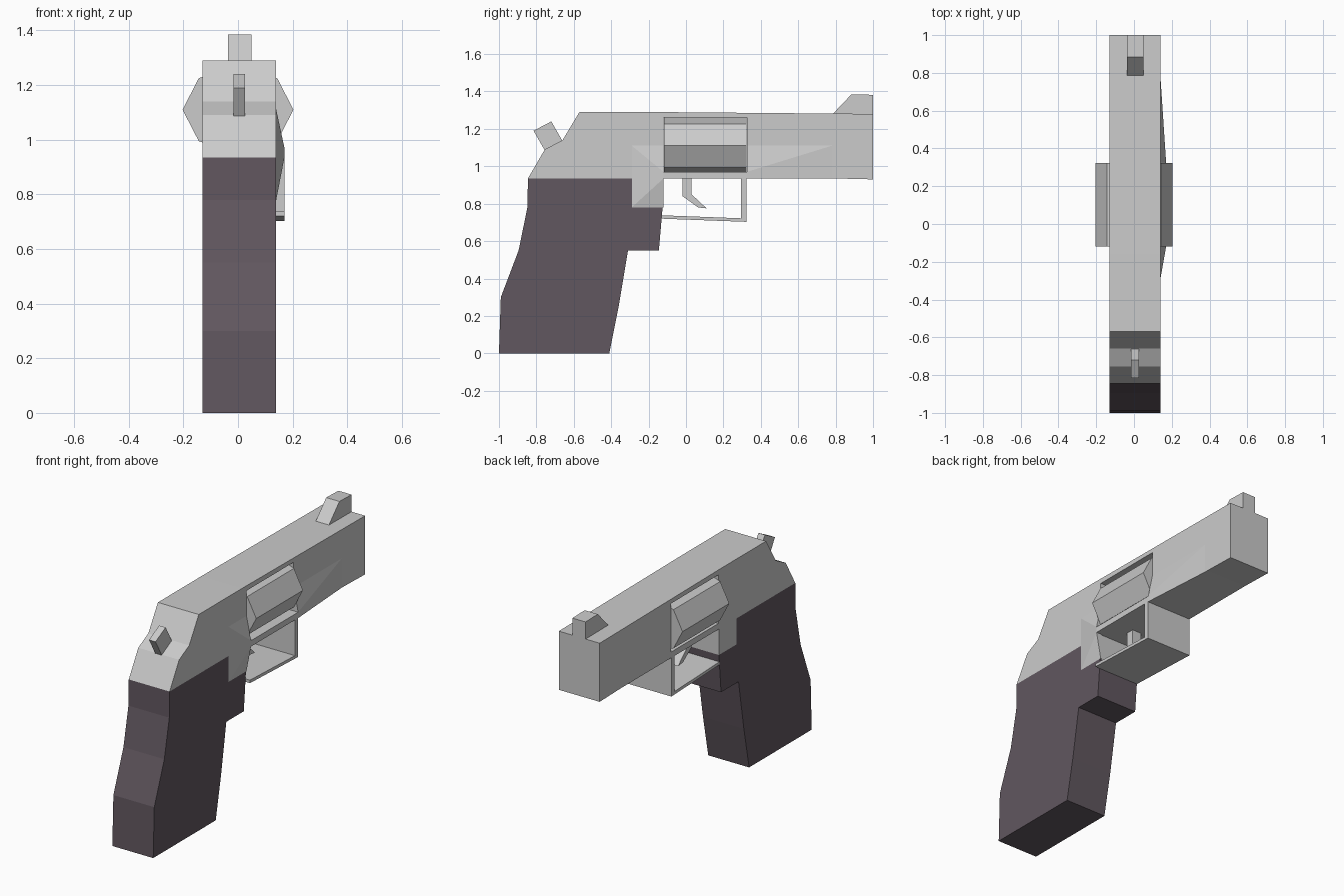
import bpy, bmesh, math
from mathutils import Vector

if "Cube" in bpy.data.objects:
    bpy.data.objects.remove(bpy.data.objects["Cube"])

X0, X1 = -0.13, 0.14      # main slab thickness
BULGE = 0.17              # right-hand swelling around the cylinder


def finish(name, bm, mat=None):
    bmesh.ops.recalc_face_normals(bm, faces=bm.faces)
    me = bpy.data.meshes.new(name)
    bm.to_mesh(me)
    bm.free()
    ob = bpy.data.objects.new(name, me)
    bpy.context.collection.objects.link(ob)
    if mat:
        me.materials.append(mat)
    return ob


def slab(name, profile, x0=X0, x1=X1, mat=None):
    """Side profile (y, z) extruded across x."""
    bm = bmesh.new()
    face = bm.faces.new([bm.verts.new((x0, y, z)) for y, z in profile])
    ext = bmesh.ops.extrude_face_region(bm, geom=[face], use_keep_orig=True)
    moved = [g for g in ext["geom"] if isinstance(g, bmesh.types.BMVert)]
    bmesh.ops.translate(bm, verts=moved, vec=(x1 - x0, 0, 0))
    return finish(name, bm, mat)


def rect(y0, y1, z0, z1):
    return [(y0, z0), (y1, z0), (y1, z1), (y0, z1)]


def wedge(name, base, ridge_y):
    """Low pyramid on the right side rising to a short ridge."""
    bm = bmesh.new()
    pts = [(X1 - 0.01 * k, y, z) for y, z in base for k in (0, 1)]
    pts += [(BULGE, ridge_y, 0.935), (BULGE, ridge_y, 0.97)]
    for p in pts:
        bm.verts.new(p)
    hull = bmesh.ops.convex_hull(bm, input=bm.verts)
    loose = {v for v in hull["geom_interior"] + hull["geom_unused"]
             if isinstance(v, bmesh.types.BMVert)}
    bmesh.ops.delete(bm, geom=list(loose), context='VERTS')
    return finish(name, bm)


dark = bpy.data.materials.new("grip_dark")
dark.diffuse_color = (0.12, 0.095, 0.115, 1)
dark.use_nodes = True
dark.node_tree.nodes["Principled BSDF"].inputs["Base Color"].default_value = dark.diffuse_color

# Frame and barrel in one slab, with a through window for the cylinder
body = slab("frame_and_barrel", [
    (-0.845, 0.935), (-0.755, 1.09), (-0.66, 1.14), (-0.57, 1.29),
    (-0.16, 1.29), (1, 1.28), (1, 0.93), (0.8, 0.935),
    (-0.125, 0.935), (-0.125, 0.78), (-0.29, 0.78), (-0.29, 0.935)])
cutter = slab("window_cutter", rect(-0.12, 0.325, 0.97, 1.26), -0.3, 0.3)
cutter.hide_render = True
cutter.hide_viewport = True
cut = body.modifiers.new("window", 'BOOLEAN')
cut.operation = 'DIFFERENCE'
cut.solver = 'EXACT'
cut.object = cutter

# Right side swelling: behind, ahead of and under the cylinder
wedge("rear_bulge", rect(-0.29, -0.12, 0.78, 1.11), -0.12)
wedge("front_bulge", rect(0.325, 0.78, 0.935, 1.11), 0.325)
slab("window_sill", rect(-0.12, 0.325, 0.935, 0.97), X1, BULGE)

# Eight-sided cylinder, slightly flattened
bm = bmesh.new()
rings = []
for y in (-0.118, 0.323):
    rings.append([bm.verts.new((0.203 * math.cos(a), y, 1.11 + 0.163 * math.sin(a)))
                  for a in (i * math.pi / 4 for i in range(8))])
    bm.faces.new(rings[-1])
for i in range(8):
    j = (i + 1) % 8
    bm.faces.new((rings[0][i], rings[0][j], rings[1][j], rings[1][i]))
finish("cylinder", bm)

# Grip with the step behind the guard
slab("grip", [
    (-1, 0), (-0.99, 0.3), (-0.895, 0.55), (-0.848, 0.78), (-0.845, 0.935),
    (-0.29, 0.935), (-0.29, 0.78), (-0.125, 0.78), (-0.145, 0.55),
    (-0.31, 0.55), (-0.36, 0.25), (-0.41, 0)], mat=dark)

# Full-width guard loop and the trigger inside it
slab("trigger_guard", [
    (-0.13, 0.738), (0.295, 0.722), (0.295, 0.935), (0.323, 0.935),
    (0.323, 0.703), (-0.13, 0.72)], X0, BULGE)
slab("trigger", [
    (-0.018, 0.94), (0.03, 0.94), (0.03, 0.85), (0.11, 0.775),
    (0.065, 0.78), (-0.018, 0.84)], -0.025, 0.035)

# Hammer and front sight
slab("hammer", [(-0.755, 1.085), (-0.815, 1.19), (-0.72, 1.24), (-0.66, 1.135)],
     -0.017, 0.026)
slab("front_sight", [(0.78, 1.275), (0.885, 1.385), (1, 1.382), (1, 1.275)],
     -0.037, 0.05)
